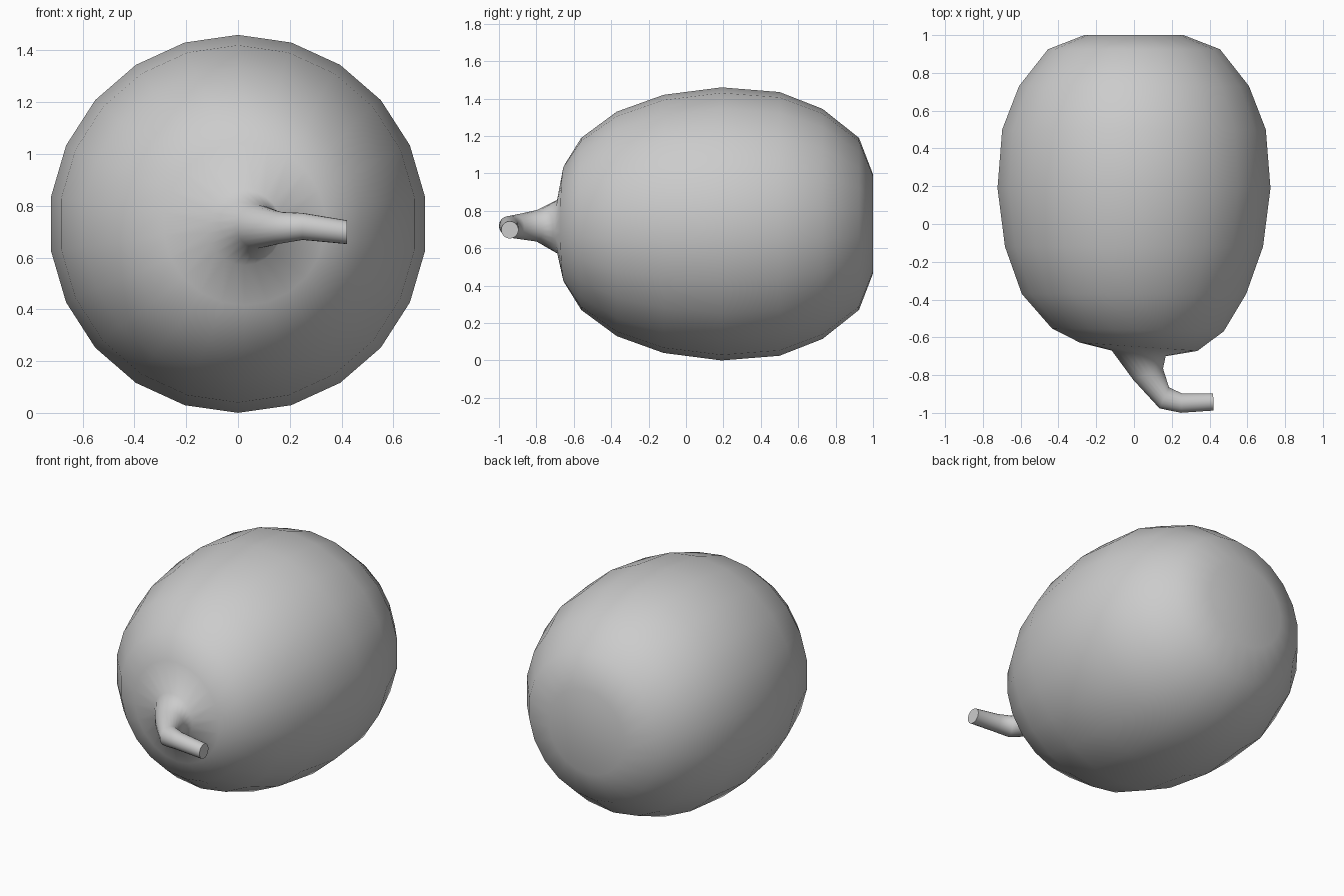
import bpy, bmesh
from math import sin, cos, pi, radians

if "Cube" in bpy.data.objects:
    bpy.data.objects.remove(bpy.data.objects["Cube"])

SIDES = 22

# Cross-sections from the flat back end to the stem tip:
# centre x, y, z, radius, turn about z in degrees
sections = [
    (0.00, 1.00, 0.73, 0.265, 0),
    (0.00, 0.925, 0.73, 0.46, 0),
    (0.00, 0.73, 0.73, 0.615, 0),
    (0.00, 0.50, 0.73, 0.705, 0),
    (0.00, 0.19, 0.73, 0.73, 0),
    (0.00, -0.12, 0.73, 0.69, 0),
    (0.00, -0.37, 0.73, 0.60, 0),
    (0.02, -0.56, 0.73, 0.46, 1),
    (0.025, -0.65, 0.73, 0.315, 4),
    # stem
    (0.025, -0.685, 0.715, 0.145, 6),
    (0.075, -0.795, 0.72, 0.085, -21),
    (0.16, -0.92, 0.715, 0.062, -66),
    (0.25, -0.948, 0.72, 0.052, -88),
    (0.42, -0.942, 0.698, 0.046, -91),
]

# Fruit and stem lofted as one continuous skin
bm = bmesh.new()
rings = []
for cx, cy, cz, r, turn in sections:
    t = radians(turn)
    ring = []
    for i in range(SIDES):
        a = 2 * pi * i / SIDES
        u = r * sin(a)
        ring.append(bm.verts.new((cx + u * cos(t), cy - u * sin(t), cz + r * cos(a))))
    rings.append(ring)
for low, high in zip(rings, rings[1:]):
    for i in range(SIDES):
        j = (i + 1) % SIDES
        bm.faces.new((low[i], low[j], high[j], high[i]))
bm.faces.new(rings[0])
bm.faces.new(rings[-1])
bmesh.ops.recalc_face_normals(bm, faces=bm.faces)

mesh = bpy.data.meshes.new("melon_with_stem")
bm.to_mesh(mesh)
bm.free()
melon = bpy.data.objects.new("melon_with_stem", mesh)
bpy.context.collection.objects.link(melon)

# Smooth skin, crisp cut at the stem tip
bpy.context.view_layer.objects.active = melon
melon.select_set(True)
bpy.ops.object.shade_smooth_by_angle(angle=radians(75))
